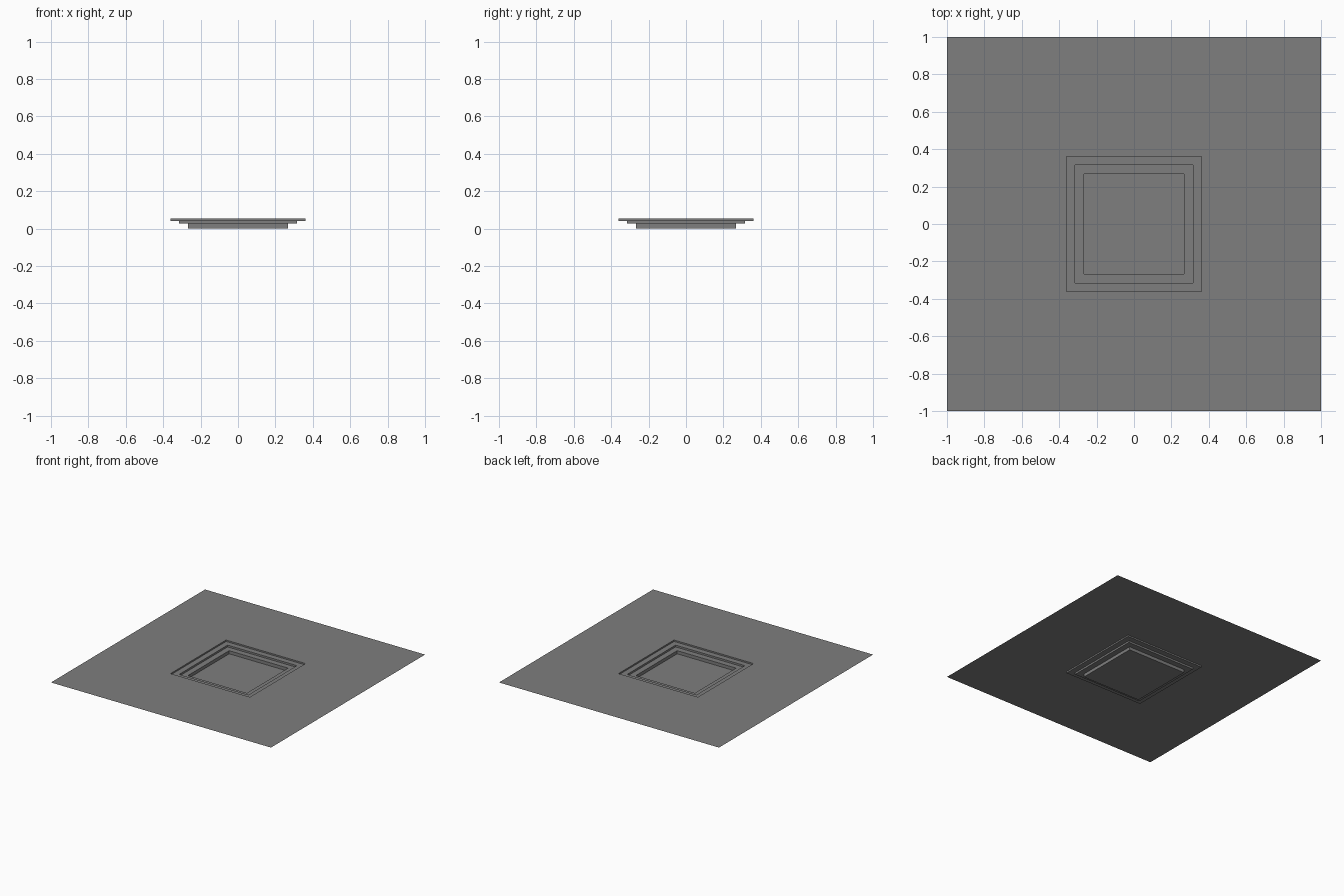
import bpy, bmesh

if "Cube" in bpy.data.objects:
    bpy.data.objects.remove(bpy.data.objects["Cube"])

grey = bpy.data.materials.new("plain_grey")
grey.diffuse_color = (0.21, 0.21, 0.21, 1)
grey.use_nodes = True
grey.node_tree.nodes["Principled BSDF"].inputs["Base Color"].default_value = grey.diffuse_color

# nested square rings (half width, height): flat panel, then stepped recess
PROFILE = [(1.0, 0.053), (0.361, 0.053), (0.361, 0.041), (0.315, 0.041),
           (0.315, 0.026), (0.268, 0.026), (0.268, 0.0)]

bm = bmesh.new()


def square_ring(h, z):
    return [bm.verts.new((sx * h, sy * h, z))
            for sx, sy in ((-1, -1), (1, -1), (1, 1), (-1, 1))]


rings = [square_ring(h, z) for h, z in PROFILE]
for outer, inner in zip(rings, rings[1:]):
    for i in range(4):
        j = (i + 1) % 4
        bm.faces.new((outer[i], outer[j], inner[j], inner[i]))

# recess floor
bm.faces.new(rings[-1])

mesh = bpy.data.meshes.new("recessed_panel")
bm.to_mesh(mesh)
bm.free()
mesh.materials.append(grey)
panel = bpy.data.objects.new("recessed_panel", mesh)
bpy.context.collection.objects.link(panel)
